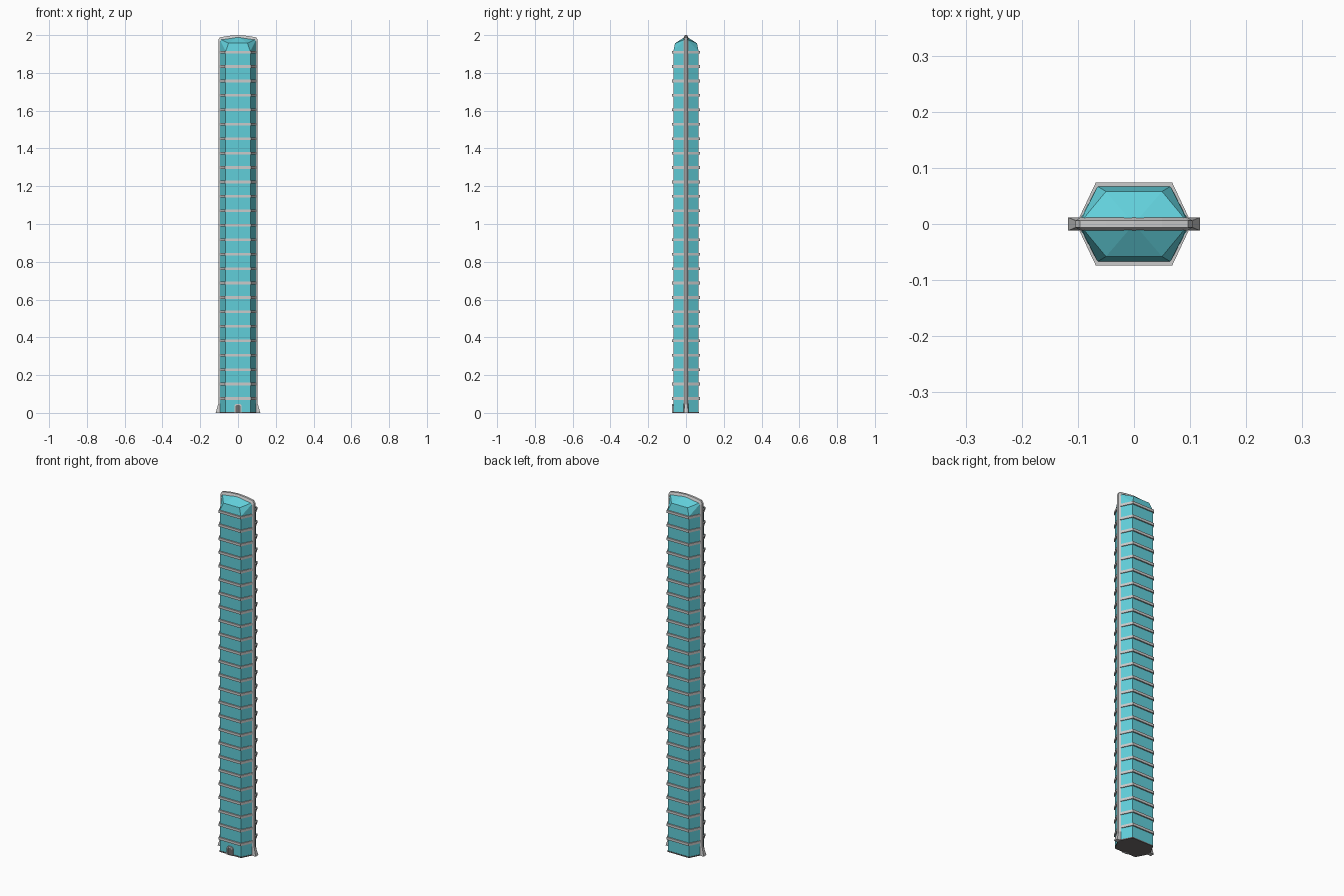
import bpy, bmesh

if "Cube" in bpy.data.objects:
    bpy.data.objects.remove(bpy.data.objects["Cube"])

def material(name, rgb):
    m = bpy.data.materials.new(name)
    m.diffuse_color = (*rgb, 1)
    m.use_nodes = True
    m.node_tree.nodes["Principled BSDF"].inputs["Base Color"].default_value = m.diffuse_color
    return m

glass = material("teal_glass", (0.12, 0.62, 0.70))
dark = material("dark_grey", (0.16, 0.15, 0.15))

def make(name, verts, faces, mat=None):
    me = bpy.data.meshes.new(name)
    me.from_pydata(verts, [], faces)
    bm = bmesh.new()
    bm.from_mesh(me)
    bmesh.ops.recalc_face_normals(bm, faces=bm.faces)
    bm.to_mesh(me)
    bm.free()
    ob = bpy.data.objects.new(name, me)
    bpy.context.collection.objects.link(ob)
    if mat:
        me.materials.append(mat)
    return ob

def loft(name, rings, mat=None, closed=False):
    """Skin equal-sized rings of points; cap the ends unless closed."""
    n, k = len(rings[0]), len(rings)
    verts = [p for r in rings for p in r]
    faces = []
    for i in range(k if closed else k - 1):
        a, b = i * n, (i + 1) % k * n
        faces += [(a + j, a + (j + 1) % n, b + (j + 1) % n, b + j) for j in range(n)]
    if not closed:
        faces += [tuple(range(n)), tuple(range((k - 1) * n, k * n))]
    return make(name, verts, faces, mat)

def hexagon(xt, xc, y, z):
    return [(xt, 0, z), (xc, y, z), (-xc, y, z), (-xt, 0, z), (-xc, -y, z), (xc, -y, z)]

# Glass shaft
XT, XC, YC, EAVE = 0.1, 0.065, 0.067, 1.915
loft("glass_shaft", [hexagon(XT, XC, YC, 0.004), hexagon(XT, XC, YC, EAVE)], glass)

# Faceted glass roof: hexagonal eave, front and back crease, ridge along x
verts = hexagon(XT, XC, YC, EAVE)
verts += [(0.05, 0.058, 1.957), (-0.05, 0.058, 1.957),
          (-0.05, -0.058, 1.957), (0.05, -0.058, 1.957),
          (0.098, 0, 1.98), (-0.098, 0, 1.98), (0, 0, 1.994)]
faces = [(1, 2, 7, 6), (4, 5, 9, 8), (1, 6, 10), (2, 11, 7), (4, 8, 11), (5, 10, 9),
         (0, 1, 10), (0, 10, 5), (3, 11, 2), (3, 4, 11),
         (6, 7, 12), (6, 12, 10), (7, 11, 12), (8, 9, 12), (9, 10, 12), (8, 12, 11)]
make("glass_roof", verts, faces, glass)

# Base slab
loft("base_slab", [hexagon(0.102, 0.066, 0.069, 0), hexagon(0.102, 0.066, 0.069, 0.006)], dark)

# Floor bands
for i in range(1, 26):
    z = i * 0.0764
    lo, hi = z - 0.007, z + 0.007
    inner, outer = (0.098, 0.063, 0.065), (0.103, 0.068, 0.074)
    loft(f"floor_band_{i:02d}",
         [hexagon(*inner, lo), hexagon(*outer, lo), hexagon(*outer, hi), hexagon(*inner, hi)],
         closed=True)

# Side fins joined by an arched ridge beam: outer x, outer z, inner x, inner z, outer half-width
path = [(0.118, 0, 0.095, 0, 0.012), (0.104, 0.05, 0.095, 0.05, 0.006),
        (0.104, 1.975, 0.095, 1.965, 0.006), (0.096, 1.988, 0.09, 1.973, 0.006),
        (0.05, 1.996, 0.05, 1.981, 0.006), (0, 2.0, 0, 1.985, 0.006)]
path += [(-a, b, -c, d, w) for a, b, c, d, w in path[-2::-1]]
loft("fins_and_ridge_beam",
     [[(ox, -w, oz), (ox, w, oz), (ix, 0.012, iz), (ix, -0.012, iz)]
      for ox, oz, ix, iz, w in path])

# Entrance: arched frame with a recessed door
def arch(w, h, y):
    return [(-w, y, 0), (-w, y, h * 0.8), (-w * 0.6, y, h),
            (w * 0.6, y, h), (w, y, h * 0.8), (w, y, 0)]

loft("entrance_frame",
     [arch(0.019, 0.048, -0.06), arch(0.019, 0.048, -0.074),
      arch(0.014, 0.041, -0.074), arch(0.014, 0.041, -0.06)], closed=True)
loft("entrance_door", [arch(0.0145, 0.0415, -0.062), arch(0.0145, 0.0415, -0.070)], dark)
